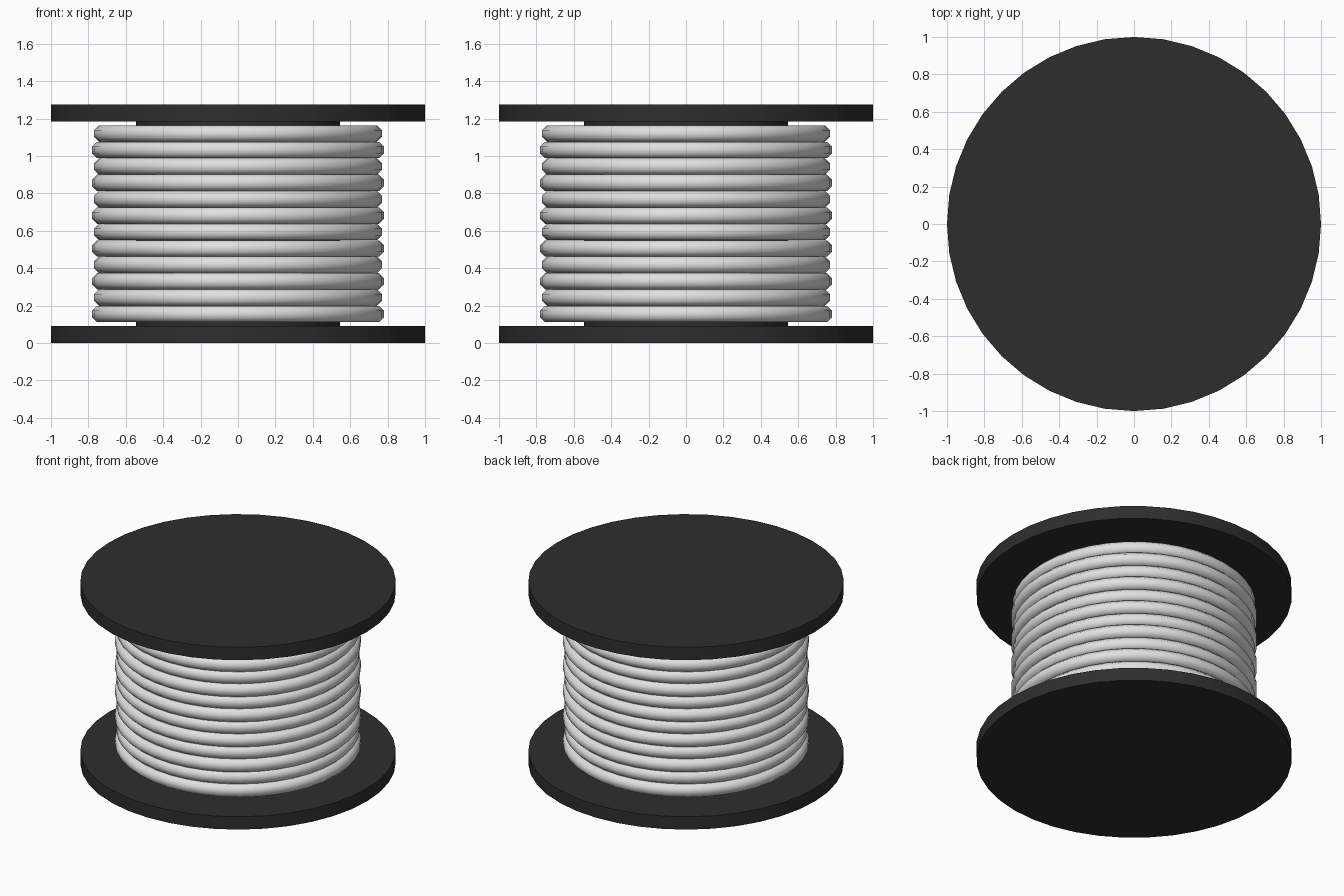
import bpy
import math

cube = bpy.data.objects.get("Cube")
if cube:
    bpy.data.objects.remove(cube, do_unlink=True)


def material(name, value):
    m = bpy.data.materials.new(name)
    m.use_nodes = True
    colour = (value, value, value, 1)
    m.diffuse_color = colour
    m.node_tree.nodes["Principled BSDF"].inputs["Base Color"].default_value = colour
    return m


black = material("matte black", 0.027)
white = material("wire white", 0.75)


def finish(name, mat, angle):
    ob = bpy.context.object
    ob.name = name
    ob.data.materials.append(mat)
    bpy.ops.object.shade_smooth_by_angle(angle=math.radians(angle))
    return ob


def drum(name, radius, bottom, top):
    bpy.ops.mesh.primitive_cylinder_add(
        vertices=40, radius=radius, depth=top - bottom,
        location=(0, 0, (bottom + top) / 2))
    return finish(name, black, 30)


# Spool body: two flanges and the core between them
HEIGHT, FLANGE = 1.275, 0.09
drum("bottom_flange", 1, 0, FLANGE)
drum("top_flange", 1, HEIGHT - FLANGE, HEIGHT)
drum("core", 0.545, FLANGE, HEIGHT - FLANGE)

# Wound wire: touching octagonal loops of alternating width
LOOPS, PITCH, WIRE = 12, 0.0877, 0.0472
for i in range(LOOPS):
    outer = 0.77 if i % 2 else 0.78
    z = HEIGHT / 2 + (i - (LOOPS - 1) / 2) * PITCH
    bpy.ops.mesh.primitive_torus_add(
        major_segments=40, minor_segments=8,
        major_radius=outer - PITCH / 2, minor_radius=WIRE,
        location=(0, 0, z))
    loop = finish(f"wire_loop_{i + 1}", white, 60)
    # turn the cross-section so that a flat side faces outward
    for v in loop.data.vertices:
        r = math.hypot(v.co.x, v.co.y)
        a = math.atan2(v.co.y, v.co.x)
        t = math.atan2(v.co.z, r - outer + PITCH / 2) + math.pi / 8
        r = outer - PITCH / 2 + WIRE * math.cos(t)
        v.co = (r * math.cos(a), r * math.sin(a), WIRE * math.sin(t))
